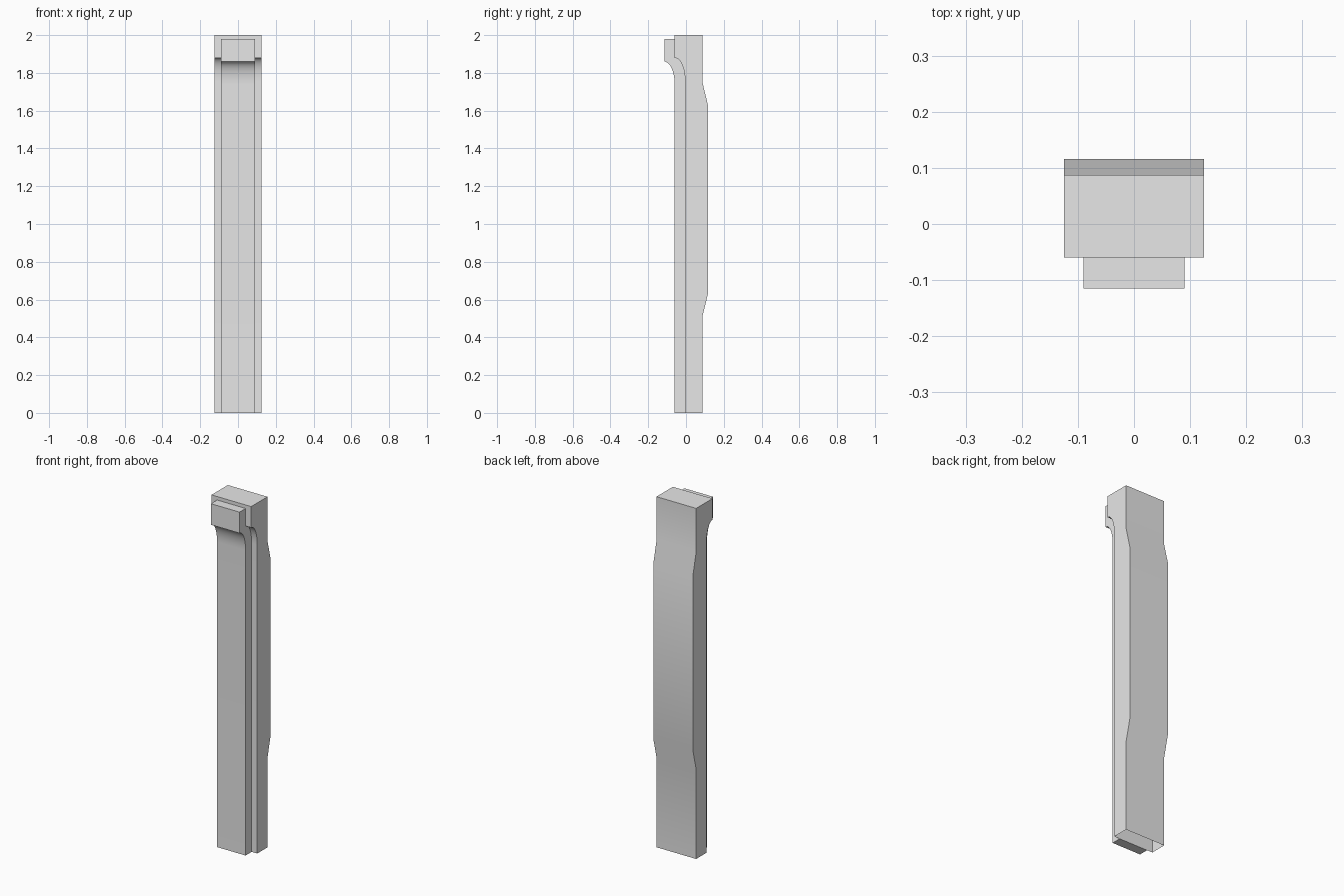
import bpy, bmesh, math

cube = bpy.data.objects.get("Cube")
if cube:
    bpy.data.objects.remove(cube, do_unlink=True)

grey = bpy.data.materials.new("plain_grey")
grey.use_nodes = True
GREY = (0.8, 0.8, 0.8, 1.0)
grey.diffuse_color = GREY
grey.node_tree.nodes["Principled BSDF"].inputs["Base Color"].default_value = GREY


def cove(y, z, depth, height, steps=10):
    """Quarter-ellipse from the overhang (y, z) down to the shaft face."""
    turns = [math.pi / 2 * i / steps for i in range(steps + 1)]
    return [(y + depth * math.sin(a), z - height + height * math.cos(a)) for a in turns]


def prism(name, profile, half_width, open_bottom=False):
    """Extrude a side profile of (y, z) points across x."""
    bm = bmesh.new()
    face = bm.faces.new([bm.verts.new((-half_width, y, z)) for y, z in profile])
    grown = bmesh.ops.extrude_face_region(bm, geom=[face], use_keep_orig=True)
    moved = [v for v in grown["geom"] if isinstance(v, bmesh.types.BMVert)]
    bmesh.ops.translate(bm, verts=moved, vec=(2 * half_width, 0, 0))
    bmesh.ops.recalc_face_normals(bm, faces=bm.faces)
    if open_bottom:
        under = [f for f in bm.faces if all(v.co.z < 0.001 for v in f.verts)]
        bmesh.ops.delete(bm, geom=under, context='FACES_ONLY')
    mesh = bpy.data.meshes.new(name)
    bm.to_mesh(mesh)
    bm.free()
    mesh.materials.append(grey)
    obj = bpy.data.objects.new(name, mesh)
    bpy.context.collection.objects.link(obj)
    bpy.ops.object.select_all(action='DESELECT')
    obj.select_set(True)
    bpy.context.view_layer.objects.active = obj
    bpy.ops.object.shade_smooth_by_angle(angle=math.radians(30))
    return obj


# Post: coved under its head, thicker along the middle of its back
post_cove = cove(-0.06, 1.88, 0.055, 0.12)
post_back = [(0.087, 0), (0.087, 0.51), (0.116, 0.63),
             (0.116, 1.63), (0.087, 1.75), (0.087, 2)]
prism("post", [(-0.06, 2)] + post_cove + [(-0.005, 0)] + post_back, 0.125, open_bottom=True)

# Raised front strip: follows the post face, its head ends just below the top
strip_cove = cove(-0.115, 1.86, 0.055, 0.12)
strip_back = [(-0.005, 0)] + post_cove[::-1] + [(-0.06, 1.98)]
prism("front_strip", [(-0.115, 1.98)] + strip_cove + [(-0.06, 0)] + strip_back, 0.09)
